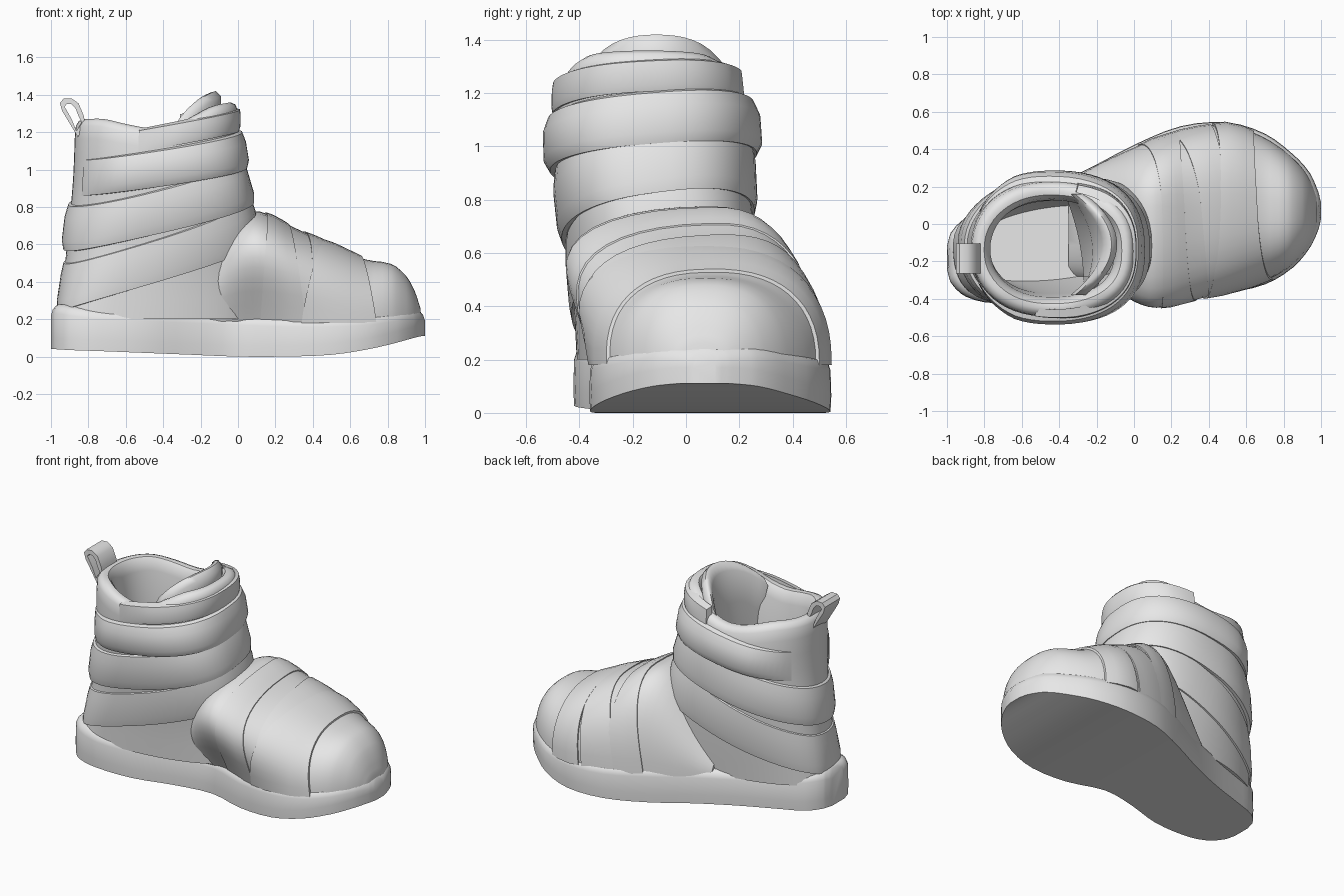
import bpy, bmesh, math
from math import sin, cos, pi

cube = bpy.data.objects.get("Cube")
if cube:
    bpy.data.objects.remove(cube, do_unlink=True)

grey = bpy.data.materials.new("light_grey")
grey.use_nodes = True
grey.diffuse_color = (0.8, 0.8, 0.8, 1)
grey.node_tree.nodes["Principled BSDF"].inputs["Base Color"].default_value = (0.8, 0.8, 0.8, 1)


def loft(name, rings, wrap=False, angle=40):
    """Skin closed rings; cap the ends unless the loft wraps round."""
    bm = bmesh.new()
    vs = [[bm.verts.new(p) for p in ring] for ring in rings]
    n, m = len(vs), len(vs[0])
    for i in range(n if wrap else n - 1):
        a, b = vs[i], vs[(i + 1) % n]
        for j in range(m):
            k = (j + 1) % m
            bm.faces.new((a[j], a[k], b[k], b[j]))
    if not wrap:
        bm.faces.new(vs[0])
        bm.faces.new(vs[-1])
    bmesh.ops.recalc_face_normals(bm, faces=bm.faces)
    mesh = bpy.data.meshes.new(name)
    bm.to_mesh(mesh)
    bm.free()
    mesh.materials.append(grey)
    ob = bpy.data.objects.new(name, mesh)
    bpy.context.collection.objects.link(ob)
    bpy.ops.object.select_all(action='DESELECT')
    ob.select_set(True)
    bpy.context.view_layer.objects.active = ob
    bpy.ops.object.shade_smooth_by_angle(angle=math.radians(angle))
    return ob


def sample(rows, x):
    """Cubic interpolation of a table keyed on its first column."""
    x = min(max(x, rows[0][0]), rows[-1][0])
    i = max(k for k in range(len(rows) - 1) if rows[k][0] <= x)
    a, b = rows[i], rows[i + 1]
    p, q = rows[max(i - 1, 0)], rows[min(i + 2, len(rows) - 1)]
    h = b[0] - a[0]
    t = (x - a[0]) / h
    out = []
    for c in range(1, len(a)):
        m0 = (b[c] - p[c]) / (b[0] - p[0]) * h
        m1 = (q[c] - a[c]) / (q[0] - a[0]) * h
        out.append((2*t**3 - 3*t*t + 1) * a[c] + (t**3 - 2*t*t + t) * m0
                   + (3*t*t - 2*t**3) * b[c] + (t**3 - t*t) * m1)
    return out


def stations(rows, n):
    """Even substeps between the table's keys."""
    xs = [a[0] + (b[0] - a[0]) * k / n for a, b in zip(rows, rows[1:]) for k in range(n)]
    return xs + [rows[-1][0]]


def power(v, e):
    return math.copysign(abs(v) ** e, v)


# Sole: x, y min, y max, bottom z, top z
SOLE = [(-1, -.24, -.12, .04, .27), (-.98, -.31, -.05, .04, .28), (-.9, -.385, .03, .035, .27),
        (-.75, -.42, .09, .03, .25), (-.5, -.40, .18, .02, .24), (-.25, -.32, .29, .01, .23),
        (0, -.27, .42, 0, .22), (.25, -.34, .52, 0, .21), (.5, -.36, .54, .01, .21),
        (.7, -.32, .48, .04, .22), (.85, -.23, .37, .075, .24), (.94, -.125, .27, .1, .255),
        (.985, -.03, .17, .11, .25), (1, .03, .11, .11, .24)]
rings = []
for x in stations(SOLE, 3):
    lo, hi, zb, zt = sample(SOLE, x)
    left = [(x, lo, zb), (x, lo - .003, zb + .06), (x, lo, zt - .05), (x * .99, lo + .01, zt - .018),
            (x * .975, lo + .035, zt)]
    rings.append(left + [(px, lo + hi - y, z) for px, y, z in reversed(left)])
loft("sole", rings)

# Foot: x, y min, y max, top z, overhang above the arch
FOOT = [(-.35, -.31, .23, .34, 0), (-.15, -.28, .34, .58, -.09), (0, -.26, .41, .74, -.22),
        (.12, -.27, .46, .775, -.25), (.3, -.33, .51, .69, -.15), (.5, -.35, .53, .60, -.05),
        (.68, -.31, .47, .52, 0), (.82, -.24, .38, .495, 0), (.9, -.165, .30, .43, 0),
        (.945, -.10, .23, .35, 0), (.975, -.03, .16, .26, 0)]


def foot_point(x, t, off=0):
    lo, hi, top, lean = sample(FOOT, x)
    base, e = .18, 2 / 2.4
    c, s = power(cos(t), e), power(sin(t), e)
    bulge = lean * abs(sin(2 * t)) if t > pi / 2 else 0
    return (x, (lo + hi) / 2 + ((hi - lo) / 2 + off) * c + bulge,
            base + (top - base + off) * s)


loft("foot", [[foot_point(x, pi * k / 28) for k in range(29)] for x in stations(FOOT, 3)])


def foot_strap(name, back, front, off):
    """Strap over the foot; back and front give its edges from +y to -y."""
    rings = []
    for k in range(29):
        u = k / 28
        x0 = back[0] + (back[1] - back[0]) * u + .08 * sin(pi * u)
        x1 = front[0] + (front[1] - front[0]) * u - .03 * sin(pi * u)
        prof = [(x0, -.03), (x0, off * .6), (x0 * .7 + x1 * .3, off), (x0 * .3 + x1 * .7, off),
                (x1, off * .8), (x1, -.03)]
        rings.append([foot_point(x, pi * u, o) for x, o in prof])
    loft(name, rings)


foot_strap("toe_strap", (.42, .34), (.64, .74), .016)
foot_strap("diagonal_strap", (.16, .40), (.40, .70), .01)
foot_strap("instep_strap", (.02, .12), (.24, .36), .008)

# Shaft: z, x min, x max, y min, y max, skew following the sole
SHAFT = [(.2, -.965, .10, -.41, .20, .19), (.45, -.93, .10, -.425, .225, .12),
         (.7, -.905, .09, -.455, .24, .05), (.9, -.885, .05, -.48, .235, .01),
         (1.1, -.875, .0, -.495, .235, 0), (1.36, -.87, .005, -.495, .21, 0)]
RIM = [(-.87, 1.27), (-.75, 1.27), (-.6, 1.24), (-.45, 1.22), (-.32, 1.24), (-.2, 1.295),
       (-.1, 1.34), (0, 1.36)]
STEPS = 56


def shaft_point(t, z, off=0):
    x0, x1, y0, y1, skew = sample(SHAFT, z)
    e = 2 / (2.3 + .15 * cos(t))
    s = power(sin(t), e)
    return ((x0 + x1) / 2 + ((x1 - x0) / 2 + off) * power(cos(t), e) + skew * sin(t) * abs(sin(t)),
            (y0 + y1) / 2 + ((y1 - y0) / 2 + off) * s, z)


def rim(t):
    return sample(RIM, shaft_point(t, 1.25)[0])[0]


# Outer wall, rolled lip, lining and insole in one skin
WALL = [(k / 10, 0) for k in range(10)] + [(.965, -.005), (.99, -.02), (1, -.045), (.995, -.07),
        (.97, -.09), (.92, -.105), (.7, -.11), (.4, -.10), (.1, -.11)]
loft("shaft", [[shaft_point(2 * pi * k / STEPS, .2 + (rim(2 * pi * k / STEPS) - .2) * f, off)
                for k in range(STEPS)] for f, off in WALL])


def wrap_strap(name, mid, half, slope, side, thick, arc=None):
    """Tilted strap following the shaft, all round or over an arc with tapered ends."""
    a, b = [math.radians(v) for v in (arc or (0, 360))]
    rings = []
    for k in range(STEPS if arc is None else STEPS + 1):
        t = a + (b - a) * k / STEPS
        off = thick * min(1, .1 + min(k, STEPS - k) / 8) if arc else thick
        x, y, _ = shaft_point(t, mid)
        z = mid + slope * (x + .43) + side * (y + .13)
        prof = [(-1, -.04), (-1, off * .6), (-.6, off), (.4, off * .9), (.9, off * .5), (1.1, -.04)]
        rings.append([shaft_point(t, z + half * h, o) for h, o in prof])
    loft(name, rings, wrap=arc is None)


wrap_strap("ankle_strap", 1.04, .10, .16, .09, .05, (-150, 150))
wrap_strap("middle_strap", .82, .125, .26, .14, .03)
wrap_strap("heel_strap", .55, .13, .34, .12, .018)
wrap_strap("collar_strap", 1.19, .06, .18, .05, .014, (-100, 75))

# Tongue: a curved flap leaning inside the front of the collar
rings = []
for k in range(17):
    u = k / 8 - 1
    y, w = -.11 + .27 * u, u * u
    xt, zt = -.12 - .17 * w, 1.42 - .06 * w - .08 * w * w
    xb = -.29 - .05 * u - .03 * w
    mid = (xt * .45 + xb * .55, zt - .25)
    rings.append([(xb, y, .5), (mid[0] - .01, y, mid[1]), (xt - .05, y, zt - .05),
                  (xt - .025, y, zt - .008), (xt, y, zt), (xt + .03, y, zt - .03),
                  (xt + .03, y, zt - .12), (mid[0] + .06, y, mid[1]), (xb + .06, y, .5)])
loft("tongue", rings, angle=60)

# Pull tab: a flat ribbon loop at the back
PATH = [(-.86, 1.19), (-.89, 1.25), (-.925, 1.31), (-.94, 1.345), (-.925, 1.365), (-.89, 1.365),
        (-.86, 1.34), (-.84, 1.29), (-.825, 1.24)]
cx = sum(p[0] for p in PATH) / len(PATH)
cz = sum(p[1] for p in PATH) / len(PATH)
rings = []
for x, z in PATH:
    d = math.hypot(x - cx, z - cz)
    nx, nz = (x - cx) / d * .016, (z - cz) / d * .016
    rings.append([(x + s * nx, -.185 + w, z + s * nz)
                  for s, w in ((1, -.08), (1, .08), (-1, .08), (-1, -.08))])
loft("pull_tab", rings, wrap=True)
